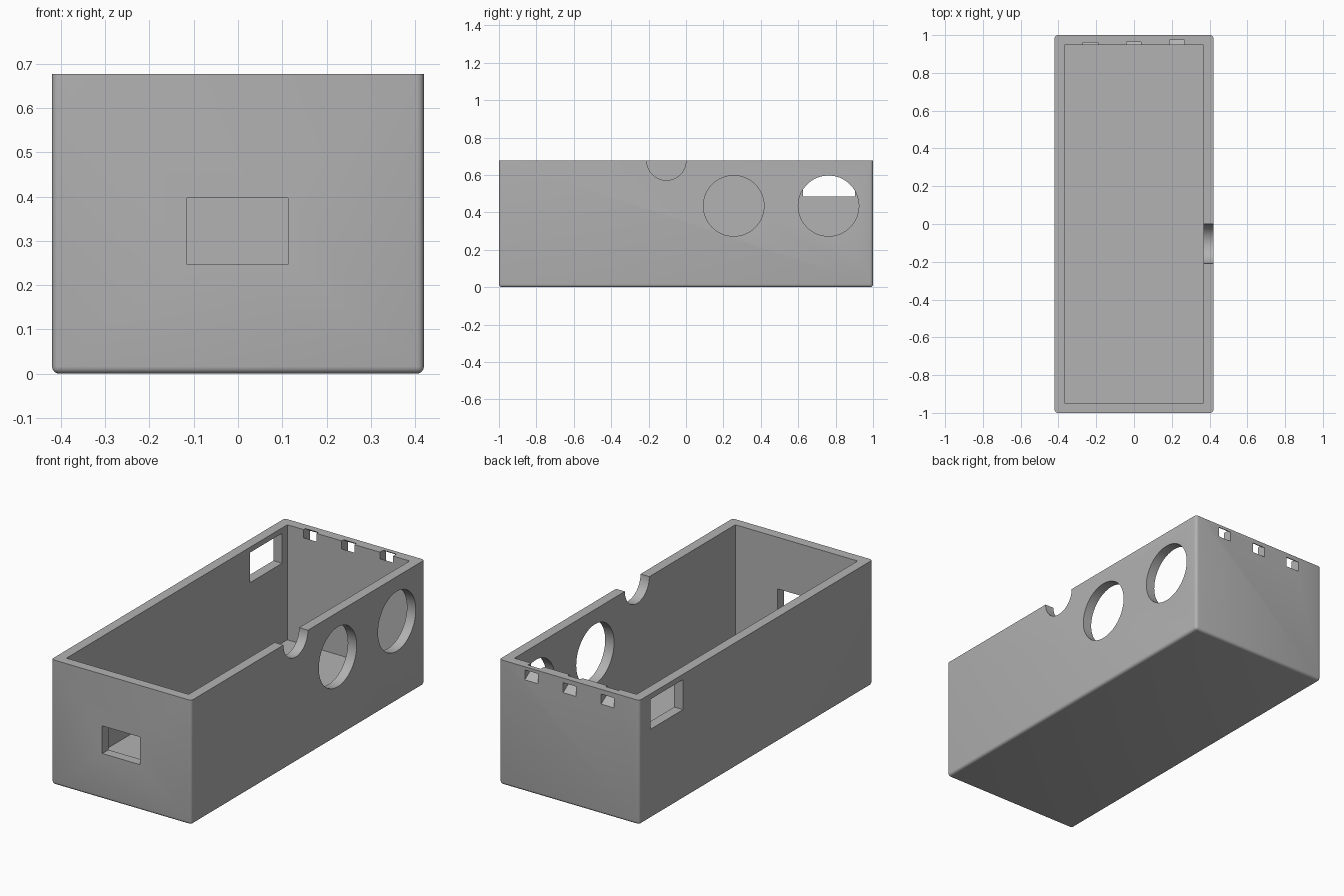
import bpy
import bmesh
from math import pi, radians
from mathutils import Matrix, Vector

cube = bpy.data.objects.get("Cube")
if cube:
    bpy.data.objects.remove(cube, do_unlink=True)

W, L, H = 0.42, 1.0, 0.677      # half width, half length, height
WALL = 0.053

grey = bpy.data.materials.new("plain grey")
grey.use_nodes = True
colour = (0.448, 0.448, 0.448, 1)
grey.diffuse_color = colour
grey.node_tree.nodes["Principled BSDF"].inputs["Base Color"].default_value = colour


def make_object(name, bm):
    bmesh.ops.recalc_face_normals(bm, faces=bm.faces)
    mesh = bpy.data.meshes.new(name)
    bm.to_mesh(mesh)
    bm.free()
    mesh.materials.append(grey)
    obj = bpy.data.objects.new(name, mesh)
    bpy.context.collection.objects.link(obj)
    return obj


def box_mesh(low, high):
    low, high = Vector(low), Vector(high)
    bm = bmesh.new()
    bmesh.ops.create_cube(bm, size=1)
    for v in bm.verts:
        v.co = (low + high) / 2 + v.co * (high - low)
    return bm


def cut(name, bm):
    """Subtract a shape from the case, then discard the cutter."""
    cutter = make_object(name, bm)
    cutter.hide_render = True
    mod = case.modifiers.new(name, "BOOLEAN")
    mod.operation = "DIFFERENCE"
    mod.solver = "EXACT"
    mod.object = cutter
    bpy.ops.object.modifier_apply(modifier=mod.name)
    bpy.data.objects.remove(cutter, do_unlink=True)


# Outer block, rounded on every edge except the open top rim
bm = box_mesh((-W, -L, 0), (W, L, H))
edges = [e for e in bm.edges if min(v.co.z for v in e.verts) < H / 2]
bmesh.ops.bevel(bm, geom=edges, offset=0.016, segments=4, profile=0.5,
                affect="EDGES")
case = make_object("open_case", bm)
bpy.context.view_layer.objects.active = case
case.select_set(True)

# Hollow interior
cut("interior", box_mesh((-W + WALL, -L + WALL, WALL), (W - WALL, L - WALL, 1)))

# Front port and left-hand rear window
cut("front_port", box_mesh((-0.115, -1.1, 0.247), (0.113, -0.9, 0.397)))
cut("side_window", box_mesh((-0.5, 0.625, 0.485), (-0.3, 0.903, 0.648)))

# Two round openings and a half-round notch in the +x wall
for name, y, z, radius in (("round_opening_a", 0.255, 0.435, 0.162),
                           ("round_opening_b", 0.762, 0.435, 0.162),
                           ("rim_notch", -0.105, H, 0.105)):
    bm = bmesh.new()
    place = Matrix.Translation((W - WALL / 2, y, z)) @ Matrix.Rotation(pi / 2, 4, "Y")
    bmesh.ops.create_cone(bm, cap_ends=True, segments=64, radius1=radius,
                          radius2=radius, depth=0.15, matrix=place)
    cut(name, bm)

# Three slots through the back wall, sloping up toward the inside
for x, z in ((-0.23, 0.597), (-0.002, 0.598), (0.228, 0.606)):
    bm = box_mesh((x - 0.039, 0.92, z), (x + 0.039, 1.04, z + 0.054))
    for v in bm.verts:
        v.co.z += (L - v.co.y) * 0.67
    cut("back_slot", bm)

bpy.ops.object.shade_smooth_by_angle(angle=radians(30))
